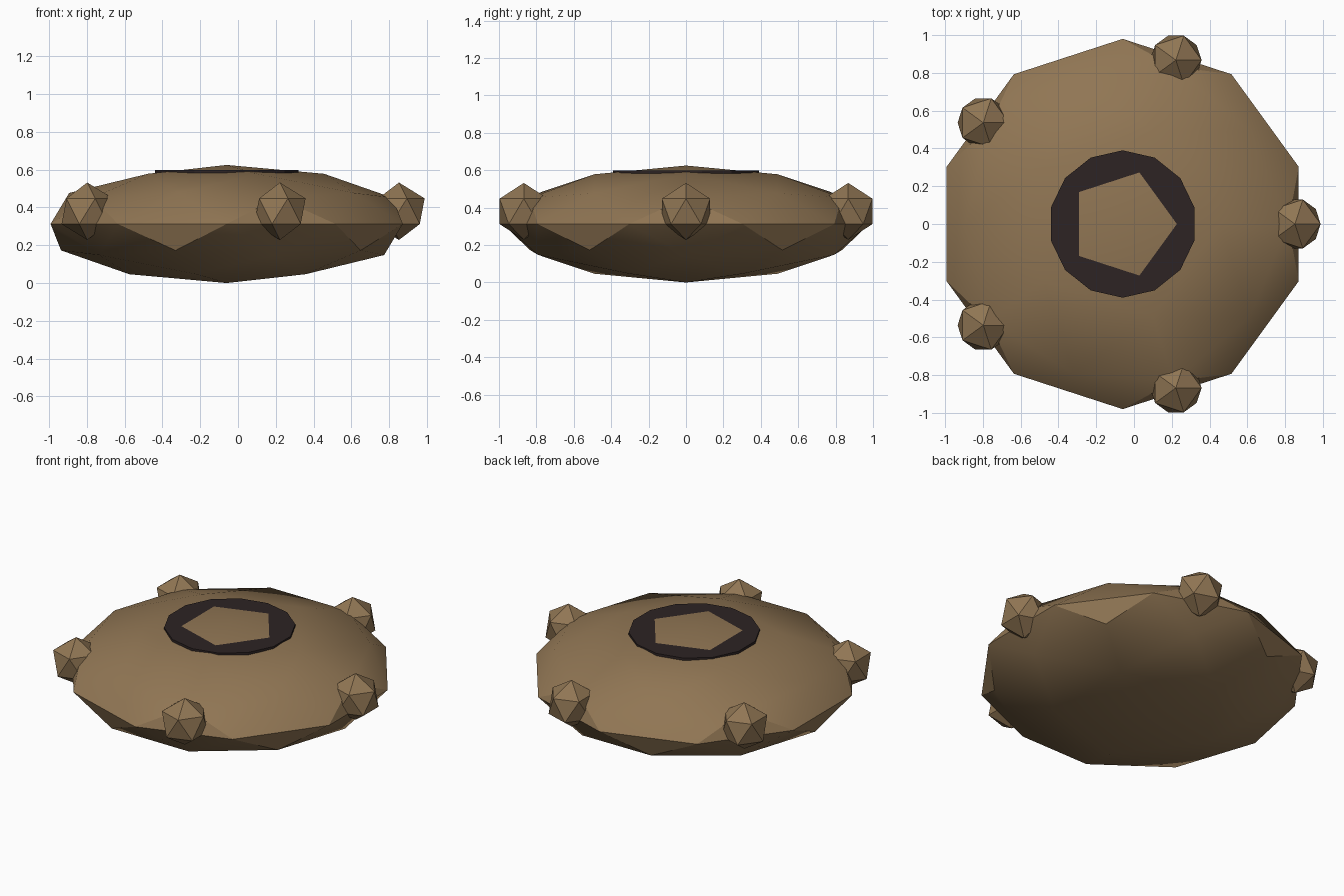
import bpy
import math

if "Cube" in bpy.data.objects:
    bpy.data.objects.remove(bpy.data.objects["Cube"])

CX = -0.06            # axis of the round body


def material(name, rgb):
    m = bpy.data.materials.new(name)
    m.diffuse_color = (*rgb, 1)
    m.use_nodes = True
    m.node_tree.nodes["Principled BSDF"].inputs["Base Color"].default_value = m.diffuse_color
    return m


brown = material("brown shell", (0.28, 0.18, 0.088))
dark = material("dark trim", (0.026, 0.017, 0.017))


def finish(name, mat, scale=(1, 1, 1), smooth=False):
    ob = bpy.context.object
    ob.name = name
    ob.scale = scale
    bpy.ops.object.transform_apply(location=False, rotation=False, scale=True)
    ob.data.materials.append(mat)
    if smooth:
        bpy.ops.object.shade_smooth_by_angle(angle=math.radians(30))
    return ob


# Squashed low-poly body
bpy.ops.mesh.primitive_ico_sphere_add(subdivisions=2, radius=1, location=(CX, 0, 0.3125))
finish("body", brown, (0.98, 0.98, 0.3125), smooth=True)

# Thin dark disc on top; the body's peak pokes through as a pentagon
bpy.ops.mesh.primitive_cylinder_add(vertices=14, radius=0.39, depth=0.016,
                                    location=(CX, 0, 0.591))
finish("top_disc", dark)

# Five faceted knobs round the rim
for i in range(5):
    a = math.radians(72 * i)
    bpy.ops.mesh.primitive_ico_sphere_add(
        subdivisions=1, radius=0.152,
        location=(CX + 0.912 * math.cos(a), 0.912 * math.sin(a), 0.38))
    finish(f"rim_knob_{i + 1}", brown)

# Small dark slit behind the right-hand knob
bpy.ops.mesh.primitive_uv_sphere_add(segments=12, ring_count=6, radius=1,
                                     location=(0.848, 0, 0.345))
finish("side_slit", dark, (0.02, 0.145, 0.028))
